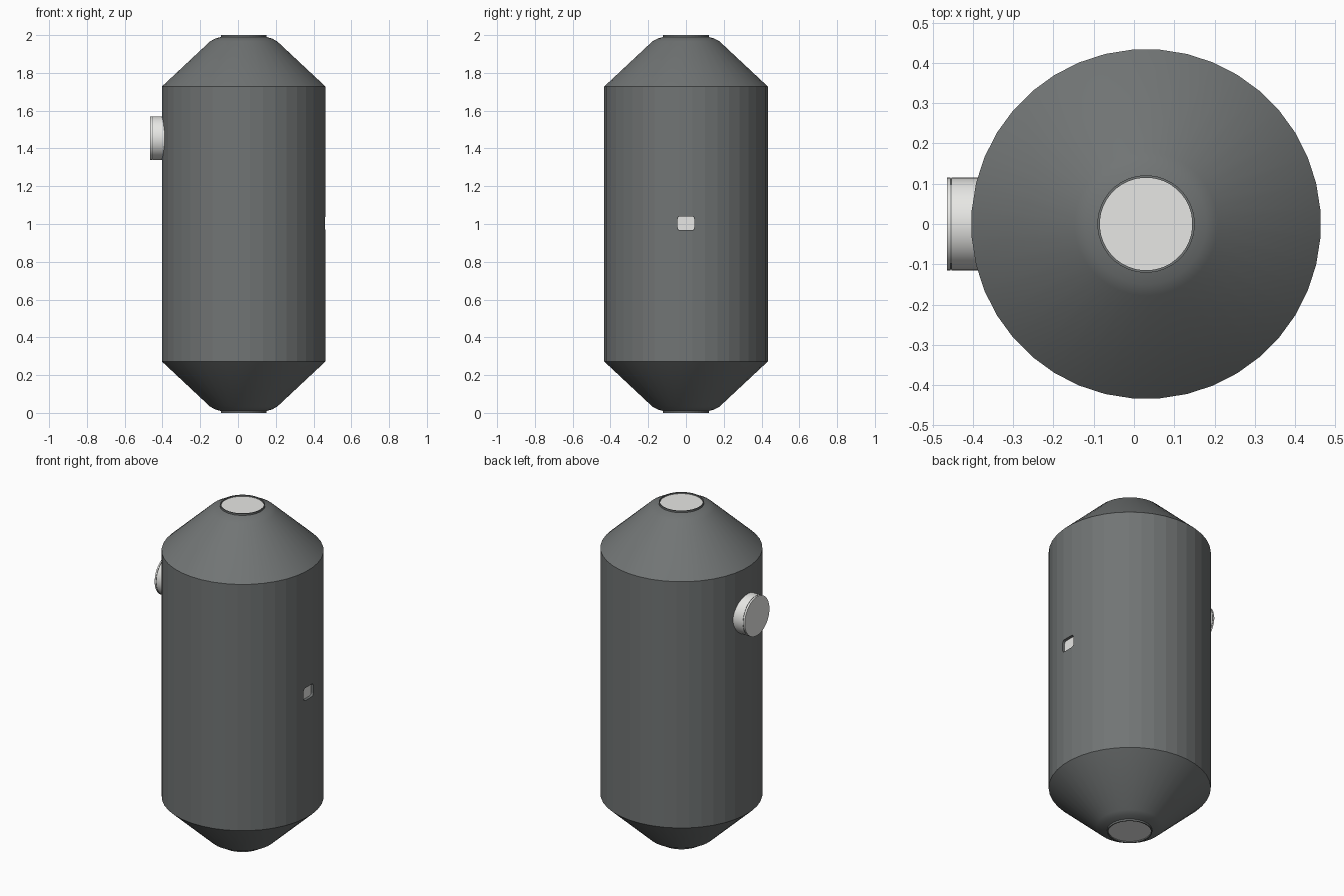
import bpy, bmesh, math
from mathutils import Matrix

old = bpy.data.objects.get("Cube")
if old:
    bpy.data.objects.remove(old, do_unlink=True)


def material(name, rgb):
    m = bpy.data.materials.new(name)
    m.use_nodes = True
    m.diffuse_color = (*rgb, 1)
    m.node_tree.nodes["Principled BSDF"].inputs["Base Color"].default_value = (*rgb, 1)
    return m


DARK = material("dark grey metal", (0.165, 0.176, 0.176))
LIGHT = material("pale grey", (0.8, 0.8, 0.78))
CENTRE_X = 0.03
APOTHEM = 0.433
SIDES = 40


def finish(bm, name, mats):
    bmesh.ops.recalc_face_normals(bm, faces=bm.faces)
    mesh = bpy.data.meshes.new(name)
    bm.to_mesh(mesh)
    bm.free()
    for m in mats:
        mesh.materials.append(m)
    ob = bpy.data.objects.new(name, mesh)
    bpy.context.collection.objects.link(ob)
    return ob


def smooth(ob, degrees=30):
    bpy.ops.object.select_all(action="DESELECT")
    ob.select_set(True)
    bpy.context.view_layer.objects.active = ob
    bpy.ops.object.shade_smooth_by_angle(angle=math.radians(degrees))


def lathe(profile, sides):
    """Closed solid of revolution around z from (radius, height) points."""
    bm = bmesh.new()
    rings = []
    for r, z in profile:
        angles = [(i + 0.5) * math.tau / sides for i in range(sides)]
        rings.append([bm.verts.new((r * math.cos(a), r * math.sin(a), z)) for a in angles])
    for low, high in zip(rings, rings[1:]):
        for i in range(sides):
            j = (i + 1) % sides
            bm.faces.new((low[i], low[j], high[j], high[i]))
    bm.faces.new(rings[0][::-1])
    bm.faces.new(rings[-1])
    return bm


# Tank body: the lower half profile is mirrored to give the upper half
radius = APOTHEM / math.cos(math.pi / SIDES)
half = [(0.115, 0.007), (0.115, 0.0), (0.121, 0.0), (0.121, 0.01),
        (0.15, 0.018), (0.178, 0.033), (radius, 0.272)]
bm = lathe(half + [(r, 2 - z) for r, z in reversed(half)], SIDES)
for f in bm.faces:
    if len(f.verts) == SIDES:
        f.material_index = 1  # pale end discs
bm.transform(Matrix.Translation((CENTRE_X, 0, 0)))
body = finish(bm, "tank_body", [DARK, LIGHT])


def rounded_block(name, x0, x1, width, height, corner, mat):
    """Rounded rectangle in the y-z plane, extruded along x."""
    bm = bmesh.new()
    loop = []
    for q in range(4):
        sy = 1 if q in (0, 3) else -1
        sz = 1 if q < 2 else -1
        for k in range(4):
            a = (q + k / 3) * math.pi / 2
            loop.append(bm.verts.new((x0, sy * (width / 2 - corner) + corner * math.cos(a),
                                      1.004 + sz * (height / 2 - corner) + corner * math.sin(a))))
    face = bm.faces.new(loop)
    ext = bmesh.ops.extrude_face_region(bm, geom=[face])
    for v in ext["geom"]:
        if isinstance(v, bmesh.types.BMVert):
            v.co.x = x1
    return finish(bm, name, [mat])


# Recessed window on the side
floor_x = CENTRE_X + APOTHEM - 0.018
cutter = rounded_block("window_cutter", floor_x, floor_x + 0.1, 0.09, 0.074, 0.014, DARK)
cutter.hide_render = True
cut = body.modifiers.new("window recess", "BOOLEAN")
cut.operation = "DIFFERENCE"
cut.solver = "EXACT"
cut.object = cutter
bpy.context.view_layer.objects.active = body
bpy.ops.object.modifier_apply(modifier=cut.name)
bpy.data.objects.remove(cutter, do_unlink=True)
rounded_block("window_pane", floor_x - 0.002, floor_x + 0.003, 0.088, 0.072, 0.014, LIGHT)

# Smooth cones, faceted wall
smooth(body)
for p in body.data.polygons:
    if abs(p.normal.z) < 0.01:
        p.use_smooth = False

# Round port on the opposite side, with a thin dark seam near its rim
port_profile = [(0.115, 0.0), (0.115, 0.103), (0.113, 0.103),
                (0.113, 0.106), (0.115, 0.106), (0.115, 0.115)]
bm = lathe(port_profile, 64)
for f in bm.faces:
    if 0.1025 < f.calc_center_median().z < 0.1065:
        f.material_index = 1
bm.transform(Matrix.Translation((-0.35, 0, 1.455)) @ Matrix.Rotation(-math.pi / 2, 4, "Y"))
smooth(finish(bm, "side_port", [LIGHT, DARK]))
